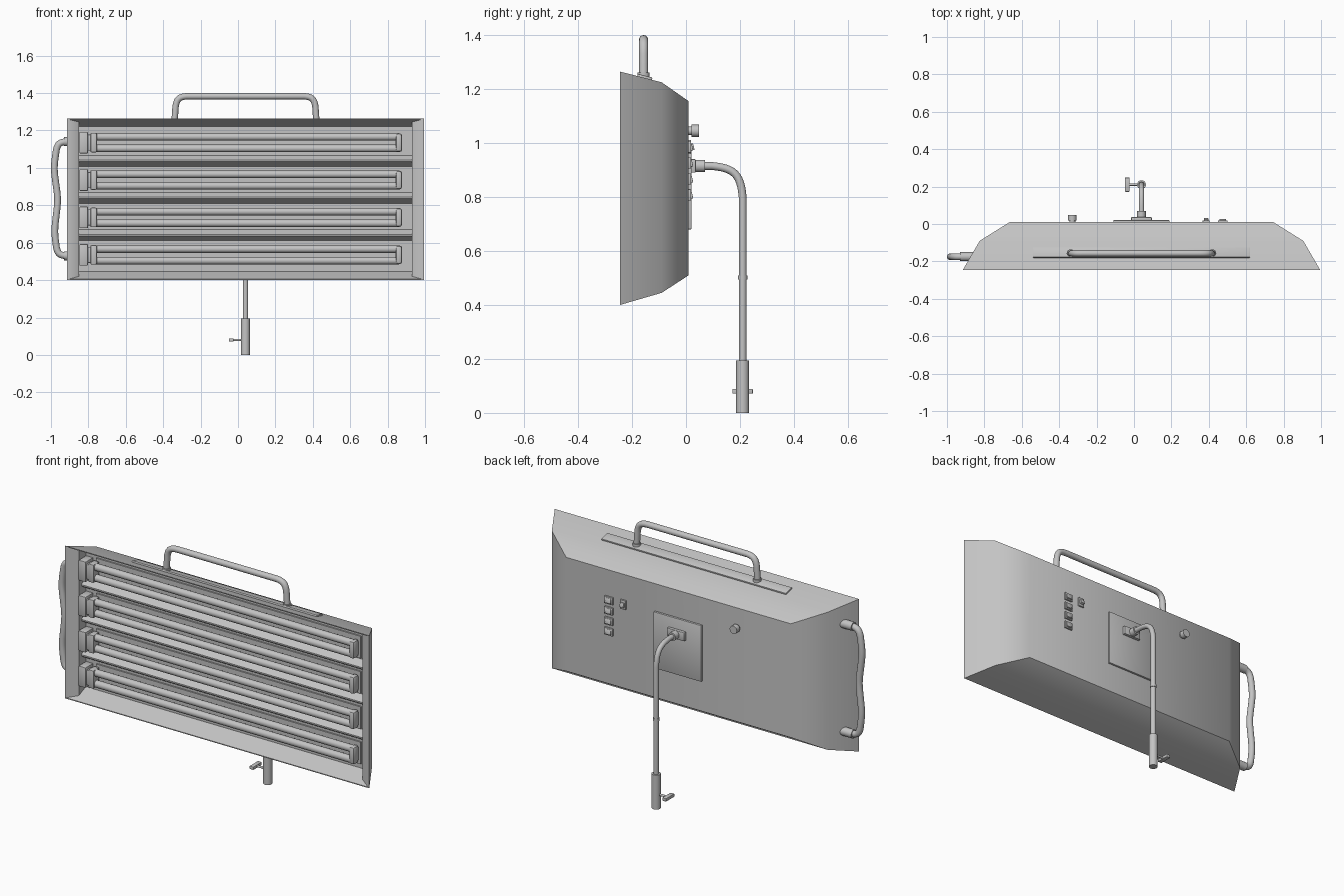
import bpy, bmesh, math
from mathutils import Vector, Matrix

cube = bpy.data.objects.get("Cube")
if cube:
    bpy.data.objects.remove(cube, do_unlink=True)

GREY = (0.55, 0.55, 0.55, 1)
metal = bpy.data.materials.new("plain_grey")
metal.use_nodes = True
metal.diffuse_color = GREY
metal.node_tree.nodes["Principled BSDF"].inputs["Base Color"].default_value = GREY

CX = 0.04       # lamp housing centre line
BACK = 0.01     # rear face of the housing


def finish(name, bm, angle=38):
    bmesh.ops.recalc_face_normals(bm, faces=bm.faces)
    mesh = bpy.data.meshes.new(name)
    bm.to_mesh(mesh)
    bm.free()
    obj = bpy.data.objects.new(name, mesh)
    bpy.context.collection.objects.link(obj)
    mesh.materials.append(metal)
    bpy.ops.object.select_all(action="DESELECT")
    obj.select_set(True)
    bpy.context.view_layer.objects.active = obj
    bpy.ops.object.shade_smooth_by_angle(angle=math.radians(angle))
    return obj


def box(name, center, size, bevel=0, rot_x=0):
    bm = bmesh.new()
    bmesh.ops.create_cube(bm, size=1)
    bmesh.ops.scale(bm, vec=size, verts=bm.verts)
    if bevel:
        bmesh.ops.bevel(bm, geom=bm.edges[:], offset=bevel, segments=2,
                        affect="EDGES", profile=0.5)
    bmesh.ops.rotate(bm, matrix=Matrix.Rotation(rot_x, 3, "X"), verts=bm.verts)
    bmesh.ops.translate(bm, vec=center, verts=bm.verts)
    return finish(name, bm)


def rod(name, start, end, r, sides=20, r2=None):
    a, b = Vector(start), Vector(end)
    bm = bmesh.new()
    bmesh.ops.create_cone(bm, cap_ends=True, segments=sides, radius1=r,
                          radius2=r2 or r, depth=(b - a).length)
    bm.transform(Matrix.Translation((a + b) / 2)
                 @ (b - a).to_track_quat("Z", "Y").to_matrix().to_4x4())
    return finish(name, bm)


def pipe(name, corners, r, fillet, steps=8):
    """Round tube through the corners, each inner corner rounded off."""
    pts = [Vector(c) for c in corners]
    path = [pts[0]]
    for p, q, s in zip(pts, pts[1:], pts[2:]):
        a = q + (p - q).normalized() * fillet
        b = q + (s - q).normalized() * fillet
        for i in range(steps + 1):
            t = i / steps
            path.append(a * (1 - t) ** 2 * 0.8 + q * 2 * t * (1 - t) * 0.8 + b * t * t * 0.8
                        + (a.lerp(b, t)) * 0.2 * (1 - 2 * t * (1 - t))
                        + q * 0.2 * 2 * t * (1 - t))
    path.append(pts[-1])
    bm = bmesh.new()
    rings = []
    for i, p in enumerate(path):
        d = (path[min(i + 1, len(path) - 1)] - path[max(i - 1, 0)]).normalized()
        # every path lies in a plane whose normal is x or y
        n = Vector((1, 0, 0)) if abs(pts[0].x - pts[-1].x) < 1e-6 and \
            all(abs(c.x - pts[0].x) < 1e-6 for c in pts) else Vector((0, 1, 0))
        m = d.cross(n).normalized()
        rings.append([bm.verts.new(p + (n * math.cos(k * math.tau / 16)
                                        + m * math.sin(k * math.tau / 16)) * r)
                      for k in range(16)])
    skin(bm, rings)
    bm.faces.new(rings[0])
    bm.faces.new(rings[-1])
    return finish(name, bm)


def skin(bm, rings):
    for a, b in zip(rings, rings[1:]):
        for k in range(len(a)):
            j = (k + 1) % len(a)
            bm.faces.new((a[k], a[j], b[j], b[k]))


# Housing: rectangular loops from the rear face, round the rim, into the tray
bm = bmesh.new()
rings = []
for y, half_x, z0, z1 in ((BACK, 0.705, 0.51, 1.155), (-0.09, 0.865, 0.445, 1.225),
                          (-0.245, 0.955, 0.40, 1.265), (-0.245, 0.947, 0.405, 1.26),
                          (-0.212, 0.89, 0.42, 1.245), (-0.15, 0.89, 0.447, 1.22)):
    rings.append([bm.verts.new((CX + sx * half_x, y, z))
                  for sx, z in ((-1, z0), (1, z0), (1, z1), (-1, z1))])
skin(bm, rings)
bm.faces.new(rings[0])
bm.faces.new(rings[-1])
finish("housing", bm)

# Reflector ridges between the lamps
for i, z in enumerate((1.035, 0.838, 0.638)):
    bm = bmesh.new()
    ends = [[bm.verts.new((CX + sx * 0.89, y, z + dz))
             for y, dz in ((-0.149, 0.032), (-0.19, 0.006), (-0.19, -0.002), (-0.149, -0.028))]
            for sx in (-1, 1)]
    skin(bm, ends)
    for e in ends:
        bm.faces.new(e)
    finish(f"reflector_ridge_{i + 1}", bm, 20)

# Lamps: two long tubes joined by a rounded end, on a stepped socket
LAMP_Y = -0.19
for i in range(4):
    z = 1.135 - i * 0.2
    tag = f"_{i + 1}"
    box("lamp_socket" + tag, (-0.825, -0.185, z), (0.045, 0.07, 0.115), 0.004)
    box("lamp_neck" + tag, (-0.793, LAMP_Y, z), (0.03, 0.045, 0.085), 0.004)
    box("lamp_base" + tag, (-0.772, LAMP_Y, z), (0.034, 0.055, 0.104), 0.006)
    box("lamp_end" + tag, (0.86, LAMP_Y, z), (0.035, 0.05, 0.1), 0.014)
    for side in (-1, 1):
        rod(f"lamp_tube{tag}_{'upper' if side > 0 else 'lower'}",
            (-0.76, LAMP_Y, z + side * 0.031), (0.86, LAMP_Y, z + side * 0.031), 0.02)
    box("lamp_backing" + tag, (0.05, -0.152, z), (1.66, 0.012, 0.125))

# Top handle on its mounting plate
slope = -math.atan2(0.04, 0.155)
box("top_handle_plate", (CX, -0.153, 1.243), (1.16, 0.056, 0.014), 0.003, slope)
HX, HY, HZ = 0.37, -0.157, 1.383
pipe("top_handle", [(CX - HX - 0.01, HY, 1.235), (CX - HX, HY, HZ),
                    (CX + HX, HY, HZ), (CX + HX + 0.01, HY, 1.235)], 0.017, 0.055)
for side in (-1, 1):
    x = CX + side * (HX + 0.008)
    rod("top_handle_foot", (x, HY, 1.235), (x, HY, 1.262), 0.022)

# Side handle with a shaped grip
SY = -0.175
pipe("side_handle", [(-0.86, SY, 1.14), (-0.965, SY, 1.14), (-0.985, SY, 1.0),
                     (-0.962, SY, 0.83), (-0.982, SY, 0.66), (-0.965, SY, 0.53),
                     (-0.86, SY, 0.53)], 0.018, 0.045)
for z in (1.14, 0.53):
    rod("side_handle_collar", (-0.86, SY, z), (-0.93, SY, z), 0.024)

# Rear mounting plate and the arm socket
box("mounting_plate", (CX, BACK + 0.003, 0.84), (0.3, 0.016, 0.32), 0.004)
box("arm_bracket", (CX, 0.027, 0.915), (0.11, 0.02, 0.05), 0.004)
rod("arm_collar", (CX, 0.025, 0.915), (CX, 0.07, 0.915), 0.023)

# Bent support arm and its lower sleeve
AY = 0.21
pipe("support_arm", [(CX, 0.03, 0.915), (CX, AY, 0.915), (CX, AY, 0.15)], 0.0145, 0.115, 12)
rod("arm_ring", (CX, AY, 0.495), (CX, AY, 0.51), 0.017)
rod("arm_sleeve", (CX, AY, 0), (CX, AY, 0.195), 0.024, 24)

# Clamp screw with a wing bar
rod("clamp_screw", (CX, AY, 0.08), (-0.03, AY, 0.08), 0.006, 12)
box("clamp_wing", (-0.036, AY, 0.08), (0.025, 0.076, 0.018), 0.003)

# Rear controls: knob, switch column and single switch
rod("dial_stem", (-0.33, BACK, 1.045), (-0.33, 0.025, 1.045), 0.016, 16)
rod("dial_knob", (-0.33, 0.02, 1.045), (-0.33, 0.048, 1.045), 0.023, 12)
for i in range(4):
    z = 0.985 - i * 0.059
    box(f"switch_frame_{i + 1}", (0.475, BACK + 0.003, z), (0.052, 0.012, 0.042), 0.002)
    box(f"switch_rocker_{i + 1}", (0.475, BACK + 0.009, z), (0.036, 0.01, 0.028), 0.002, 0.25)
box("power_frame", (0.385, BACK + 0.003, 0.985), (0.036, 0.012, 0.052), 0.002)
box("power_rocker", (0.385, BACK + 0.01, 0.985), (0.024, 0.018, 0.026), 0.002, 0.25)
